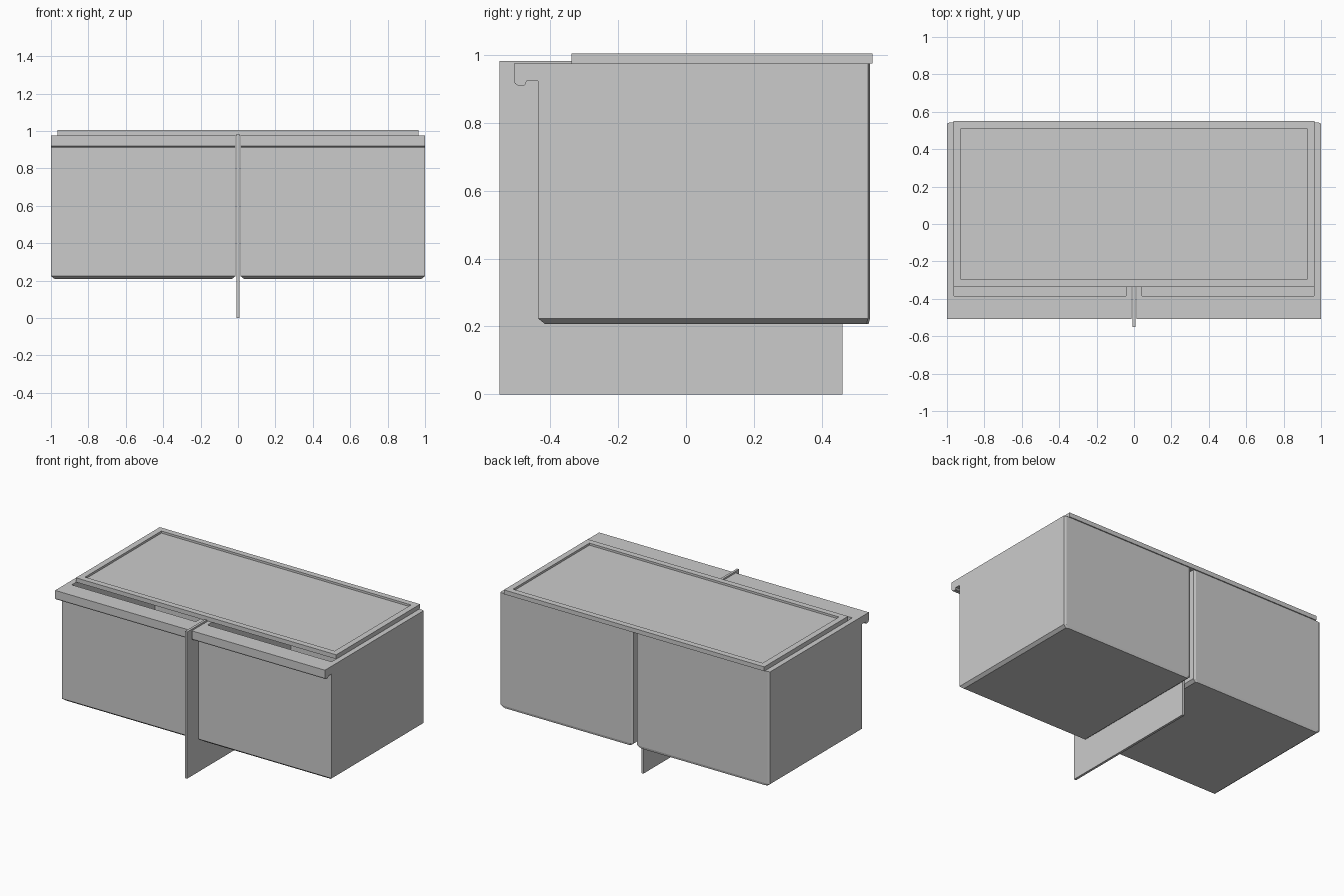
import bpy, bmesh

if "Cube" in bpy.data.objects:
    bpy.data.objects.remove(bpy.data.objects["Cube"])


def ring(x0, x1, y0, y1, z, bx=0.0, by=0.0):
    """Rectangle loop; optional chamfer on the two back corners."""
    if bx == 0:
        return [(x0, y0, z), (x1, y0, z), (x1, y1, z), (x0, y1, z)]
    return [(x0, y0, z), (x1, y0, z), (x1, y1 - by, z),
            (x1 - bx, y1, z), (x0 + bx, y1, z), (x0, y1 - by, z)]


def loft(name, rings, mirror=False):
    """Skin successive loops and cap both ends."""
    bm = bmesh.new()
    loops = [[bm.verts.new(p) for p in r] for r in rings]
    n = len(loops[0])
    for a, b in zip(loops, loops[1:]):
        for i in range(n):
            j = (i + 1) % n
            bm.faces.new((a[i], a[j], b[j], b[i]))
    bm.faces.new(loops[0][::-1])
    bm.faces.new(loops[-1])
    bmesh.ops.recalc_face_normals(bm, faces=bm.faces)
    mesh = bpy.data.meshes.new(name)
    bm.to_mesh(mesh)
    bm.free()
    obj = bpy.data.objects.new(name, mesh)
    bpy.context.collection.objects.link(obj)
    if mirror:
        obj.modifiers.new("mirror", 'MIRROR')
    return obj


# Pair of open bins: chamfered floor edge, thick walls, hollow inside
X0, X1, Y0, Y1 = 0.013, 1.0, -0.437, 0.543
C = (0.016, 0.006)
loft("bins", [
    ring(X0 + 0.02, X1 - 0.02, Y0 + 0.02, Y1 - 0.004, 0.208, *C),
    ring(X0, X1, Y0, Y1, 0.224, *C),
    ring(X0, X1, Y0, Y1, 0.976, *C),
    ring(0.043, 0.963, -0.385, 0.505, 0.976, *C),
    ring(0.043, 0.963, -0.385, 0.505, 0.245, *C),
], mirror=True)

# Hooked front lip running along the top of both bins
lip = [(-0.437, 0.976), (-0.508, 0.976), (-0.508, 0.925), (-0.504, 0.916),
       (-0.495, 0.911), (-0.478, 0.911), (-0.473, 0.915), (-0.471, 0.924),
       (-0.437, 0.924)]
loft("front_lips", [[(x, y, z) for y, z in lip] for x in (X0, X1)], mirror=True)

# Thin upright divider plate standing on the ground
loft("divider_plate", [ring(-0.008, 0.008, -0.55, 0.462, z) for z in (0, 0.983)])

# Lid with a shallow recessed panel
loft("lid", [
    ring(-0.965, 0.965, -0.338, 0.55, 0.976),
    ring(-0.965, 0.965, -0.338, 0.55, 1.005),
    ring(-0.925, 0.925, -0.298, 0.51, 1.005),
    ring(-0.925, 0.925, -0.298, 0.51, 0.991),
])
